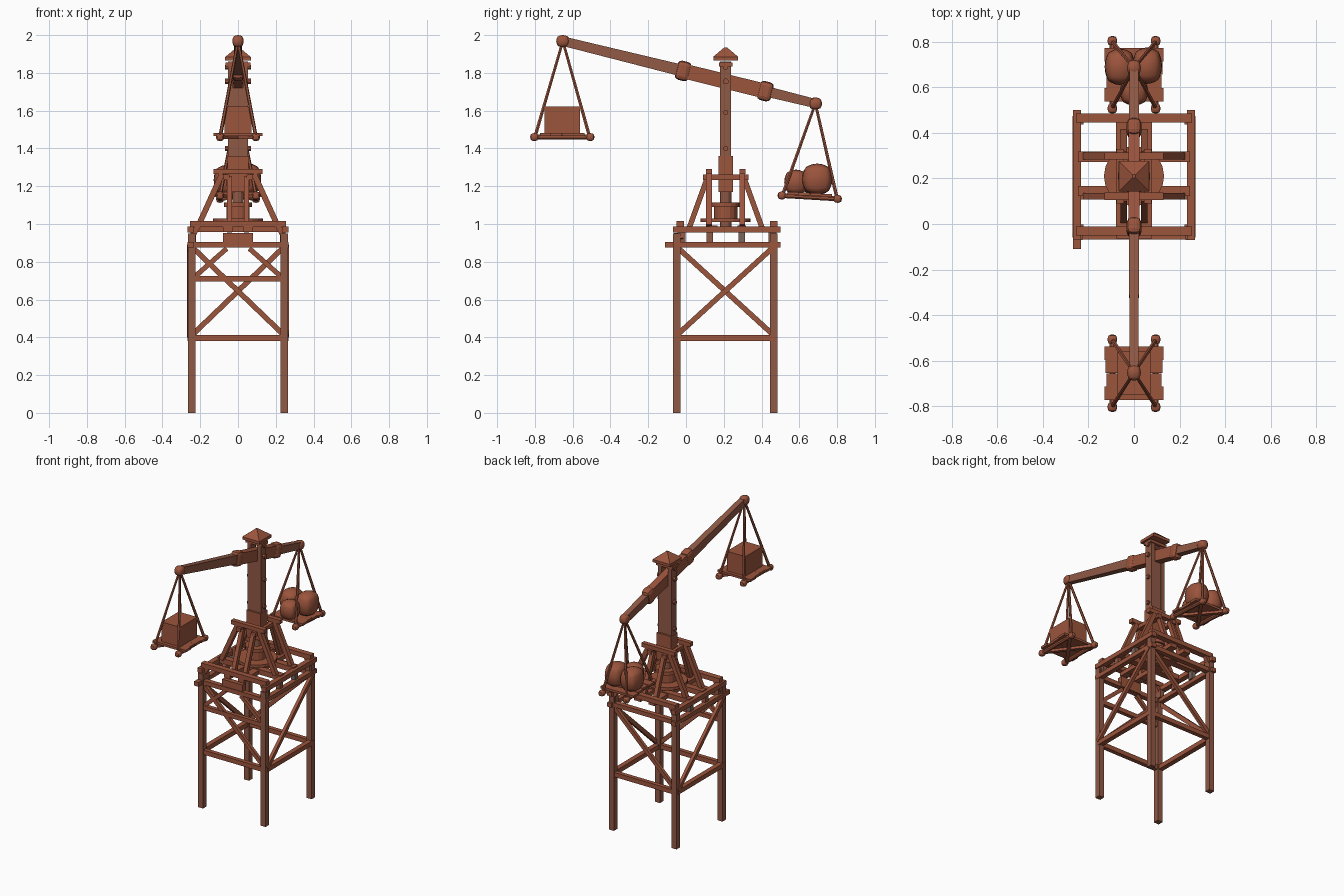
import bpy, bmesh, math
from mathutils import Vector, Matrix

cube = bpy.data.objects.get("Cube")
if cube:
    bpy.data.objects.remove(cube)


def material(name, rgb):
    m = bpy.data.materials.new(name)
    m.use_nodes = True
    m.diffuse_color = (*rgb, 1)
    m.node_tree.nodes["Principled BSDF"].inputs["Base Color"].default_value = (*rgb, 1)
    return m


WOOD = material("red_brown_wood", (0.33, 0.09, 0.046))
AGED = material("weathered_wood", (0.28, 0.10, 0.06))
GREY = material("grey_wood", (0.19, 0.13, 0.105))
MID = 0.21          # tower axis in y


def finish(name, bm, mat, smooth=False):
    bmesh.ops.recalc_face_normals(bm, faces=bm.faces)
    mesh = bpy.data.meshes.new(name)
    bm.to_mesh(mesh)
    bm.free()
    for p in mesh.polygons:
        p.use_smooth = smooth
    mesh.materials.append(mat)
    ob = bpy.data.objects.new(name, mesh)
    bpy.context.collection.objects.link(ob)
    return ob


def box(name, centre, size, mat=WOOD):
    bm = bmesh.new()
    bmesh.ops.create_cube(bm, size=1)
    bmesh.ops.scale(bm, vec=size, verts=bm.verts)
    bmesh.ops.translate(bm, vec=centre, verts=bm.verts)
    return finish(name, bm, mat)


def beam(name, a, b, w, h, mat=WOOD, taper=1.0, sides=4):
    """Straight bar from a to b; width w across, height h, scaled by taper at b."""
    a, b = Vector(a), Vector(b)
    d = (b - a).normalized()
    ref = Vector((0, 0, 1)) if abs(d.z) < 0.99 else Vector((0, 1, 0))
    u = d.cross(ref).normalized()
    v = u.cross(d)
    bm = bmesh.new()
    rings = []
    r = 0.5 / math.cos(math.pi / sides)
    for p, k in ((a, 1.0), (b, taper)):
        ring = []
        for i in range(sides):
            t = math.tau * (i + 0.5) / sides
            ring.append(bm.verts.new(p + u * w * k * r * math.cos(t) + v * h * k * r * math.sin(t)))
        rings.append(ring)
    for i in range(sides):
        j = (i + 1) % sides
        bm.faces.new((rings[0][i], rings[0][j], rings[1][j], rings[1][i]))
    for ring in rings:
        bm.faces.new(ring)
    return finish(name, bm, mat)


def disc(name, z0, z1, r0, r1, sides=16, mat=WOOD, turn=0.0):
    bm = bmesh.new()
    m = Matrix.Translation((0, MID, (z0 + z1) / 2)) @ Matrix.Rotation(turn, 4, "Z")
    bmesh.ops.create_cone(bm, cap_ends=True, segments=sides, radius1=r0,
                          radius2=r1, depth=z1 - z0, matrix=m)
    return finish(name, bm, mat)


def lump(name, centre, radii, roundness=1.0):
    """Subdivided cube blown up towards a ball."""
    bm = bmesh.new()
    bmesh.ops.create_cube(bm, size=2)
    bmesh.ops.subdivide_edges(bm, edges=bm.edges, cuts=5, use_grid_fill=True)
    for v in bm.verts:
        v.co = v.co.lerp(v.co.normalized(), roundness)
    bmesh.ops.scale(bm, vec=radii, verts=bm.verts)
    bmesh.ops.translate(bm, vec=centre, verts=bm.verts)
    return finish(name, bm, WOOD, True)


# Tower legs and the horizontal frames
LX, YF, YB = 0.245, -0.05, 0.465
for s, y_front in ((-1, -0.11), (1, -0.07)):
    x = s * LX
    for y in (YF, YB):
        box("tower_leg", (x, y, 0.475), (0.04, 0.04, 0.95), AGED)
    box("side_low_rail", (s * 0.25, MID, 0.396), (0.034, 0.515, 0.032))
    box("side_upper_rail", (s * 0.25, (y_front + 0.5) / 2, 0.89), (0.034, 0.5 - y_front, 0.03))
    box("side_top_rail", (s * 0.25, 0.215, 0.97), (0.036, 0.57, 0.032))
    for y in (-0.02, 0.125, 0.295, 0.455):
        box("side_stud", (x * 0.97, y, 0.93), (0.03, 0.035, 0.06), GREY if y == 0.295 else AGED)
for y in (YF, YB):
    box("end_low_rail", (0, y, 0.396), (0.48, 0.03, 0.032))
    box("end_upper_rail", (0, y, 0.89), (0.53, 0.034, 0.03))
for y in (-0.03, 0.465):
    box("end_top_beam", (0, y, 1.0), (0.51, 0.04, 0.032))
    for s in (-1, 1):
        beam("corner_knee", (s * 0.25, y, 0.92), (s * 0.205, y, 1.0), 0.028, 0.028)
for y in (0.145, 0.295):
    box("deck_cross_beam", (0, y, 0.975), (0.49, 0.045, 0.036))
for s in (-1, 1):
    box("deck_long_beam", (s * 0.055, MID, 0.972), (0.05, 0.51, 0.03))
box("front_block", (0, YF + 0.005, 0.915), (0.16, 0.036, 0.075))

# One diagonal on each tower face; side ones sit on the outside of the legs
lo, hi, sx = 0.41, 0.88, 0.26
for a, b in (((LX, YF), (-LX, YF)), ((-LX, YB), (LX, YB)),
             ((sx, YF), (sx, YB)), ((-sx, YB), (-sx, YF))):
    beam("tower_diagonal", (*a, lo), (*b, hi), 0.022, 0.028)
box("front_mid_rail", (0, YF, 0.71), (0.47, 0.028, 0.03))
for s in (-1, 1):
    beam("front_short_brace", (s * 0.23, YF, 0.72), (s * 0.06, YF, 0.87), 0.022, 0.026)

# Mast support: sloping struts on four sides with a collar frame
for s in (-1, 1):
    for y in (0.122, 0.298):
        beam("side_strut", (s * 0.21, y, 0.99), (s * 0.085, y, 1.265), 0.03, 0.03)
        box("collar_cross_beam", (0, y, 1.278), (0.26, 0.032, 0.028))
    for t in (-1, 1):
        beam("end_strut", (t * 0.045, MID + s * 0.20, 0.96),
             (t * 0.045, MID + s * 0.095, 1.25), 0.028, 0.028)
    box("collar_long_beam", (s * 0.06, MID, 1.248), (0.032, 0.24, 0.028))

# Turning gear at the foot of the mast
disc("turntable", 1.01, 1.03, 0.132, 0.132, 20)
disc("turning_drum", 1.03, 1.10, 0.062, 0.062)
disc("drum_rim", 1.09, 1.115, 0.075, 0.075)
disc("mast_pivot", 0.96, 1.2, 0.03, 0.03, 12, AGED)

# Mast: socket, core and two cheeks that hold the arm, with pegs and cap
box("mast_socket", (0, MID, 1.265), (0.11, 0.078, 0.19))
box("mast_core", (0, MID, 1.53), (0.06, 0.05, 0.38), AGED)
for s in (-1, 1):
    box("mast_cheek", (s * 0.04, MID, 1.60), (0.027, 0.058, 0.52), AGED)
for z in (1.40, 1.59, 1.83):
    beam("mast_peg", (-0.068, MID, z), (0.068, MID, z), 0.026, 0.026, sides=8)
box("cap_plate", (0, MID, 1.845), (0.13, 0.07, 0.02))
box("cap_slab", (0, MID, 1.875), (0.136, 0.13, 0.02))
disc("cap_roof", 1.885, 1.935, 0.094, 0.01, 4, WOOD, math.pi / 4)


# Weighing arm
def arm(y):
    return Vector((0, y, 1.968 - (y + 0.652) * 0.247))


beam("arm_middle", arm(-0.02), arm(0.42), 0.05, 0.078)
beam("arm_front", arm(-0.02), arm(-0.655), 0.046, 0.062, AGED, 0.8)
beam("arm_back", arm(0.40), arm(0.69), 0.046, 0.056, AGED, 0.85)
for y in (-0.015, 0.42):
    ob = beam("arm_band", arm(y - 0.037), arm(y + 0.037), 0.064, 0.104)
    bev = ob.modifiers.new("rounded", "BEVEL")
    bev.width, bev.segments = 0.022, 2
for y in (-0.652, 0.685):
    lump("arm_end_knob", arm(y), (0.03, 0.035, 0.032), 0.8)
beam("arm_axle", arm(MID) - Vector((0.07, 0, 0)), arm(MID) + Vector((0.07, 0, 0)),
     0.03, 0.03, sides=8)


# Hanging pans: plank floor on two round rails, cross bars, four ropes to the arm end
def pan(name, yc, z, apex, tilt):
    def at(x, dy, dz=0.0):
        return Vector((x, yc + dy, z + dz - tilt * dy))
    for s in (-1, 1):
        x = s * 0.095
        beam(name + "_rail", at(x, -0.168), at(x, 0.168), 0.026, 0.026, sides=8)
        beam(name + "_cross_bar", at(-x, -0.13), at(x, 0.13), 0.022, 0.02)
        for t in (-1, 1):
            lump(name + "_rail_knob", at(x, t * 0.148), (0.021, 0.022, 0.021), 0.8)
            beam(name + "_rope", at(x, t * 0.145), apex, 0.017, 0.017, WOOD, 0.8, 6)
    for dy, half in ((-0.088, 0.13), (-0.03, 0.12), (0.03, 0.124), (0.088, 0.13)):
        beam(name + "_plank", at(-half, dy, 0.015), at(half, dy, 0.015), 0.059, 0.016)


pan("front_pan", -0.655, 1.46, arm(-0.652), 0.0)
pan("back_pan", 0.655, 1.142, arm(0.685), 0.06)

# Loads: a block in the front pan, rounded stones in the back pan
box("block_load", (0, -0.655, 1.549), (0.145, 0.19, 0.146))
for c, r in (((-0.062, 0.69, 1.232), (0.067, 0.08, 0.080)),
             ((0.058, 0.695, 1.238), (0.065, 0.08, 0.082)),
             ((0.0, 0.582, 1.222), (0.062, 0.062, 0.066))):
    lump("stone_load", c, r, 0.82)
